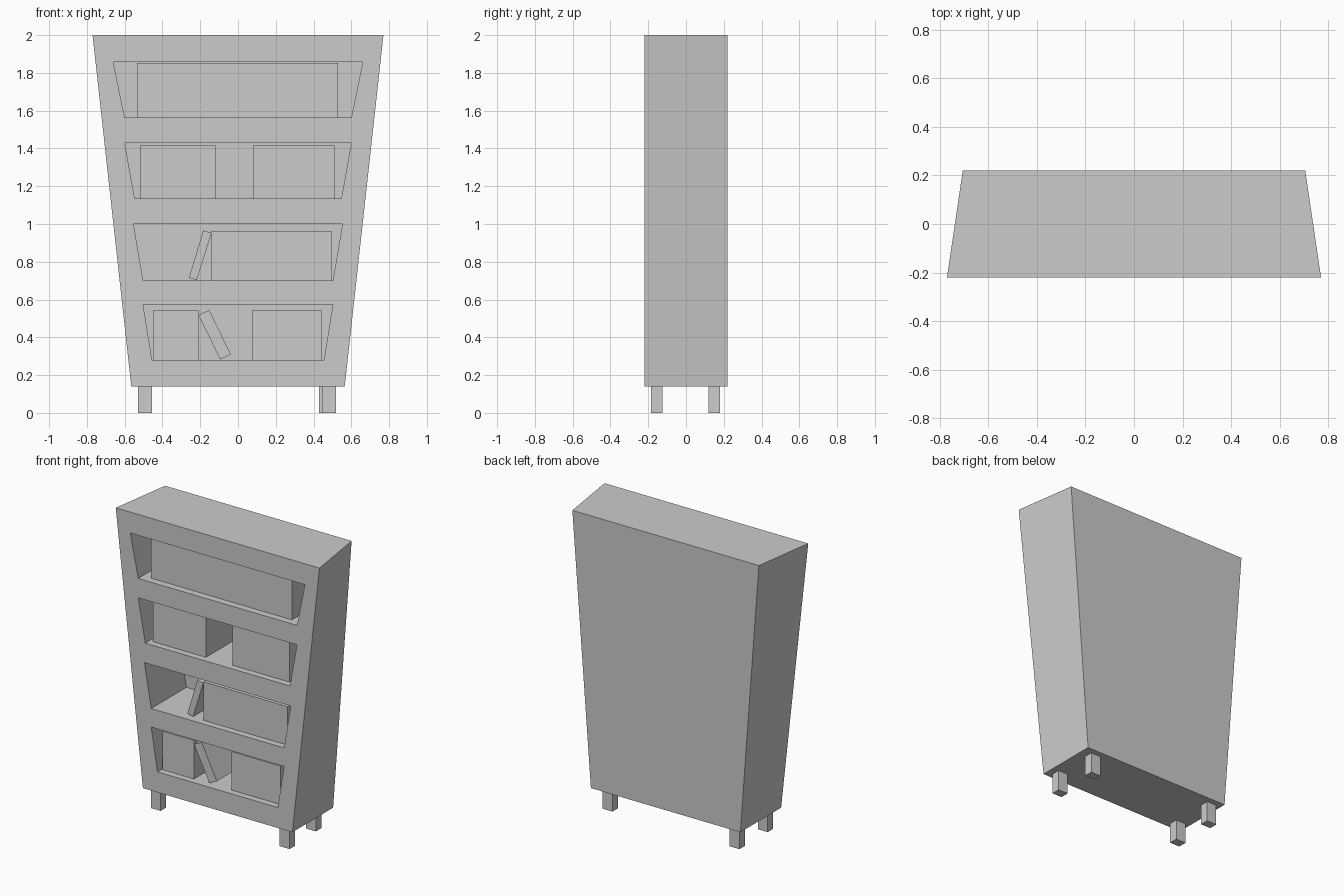
import bpy, bmesh

if "Cube" in bpy.data.objects:
    bpy.data.objects.remove(bpy.data.objects["Cube"])

FRONT, BACK, NICHE_BACK = -0.22, 0.22, 0.16


def mesh_object(name, bm):
    bmesh.ops.recalc_face_normals(bm, faces=bm.faces)
    me = bpy.data.meshes.new(name)
    bm.to_mesh(me)
    bm.free()
    ob = bpy.data.objects.new(name, me)
    bpy.context.collection.objects.link(ob)
    return ob


def loft(name, front, back, y0, y1):
    """Solid between a front and a back outline of (x, z) points."""
    bm = bmesh.new()
    a = [bm.verts.new((x, y0, z)) for x, z in front]
    b = [bm.verts.new((x, y1, z)) for x, z in back]
    bm.faces.new(a)
    bm.faces.new(b[::-1])
    n = len(a)
    for i in range(n):
        bm.faces.new((a[i], b[i], b[(i + 1) % n], a[(i + 1) % n]))
    return mesh_object(name, bm)


def trapezoid(bottom, top, z0, z1):
    return [(-bottom, z0), (bottom, z0), (top, z1), (-top, z1)]


def block(name, x0, x1, z0, z1, y0, y1):
    p = [(x0, z0), (x1, z0), (x1, z1), (x0, z1)]
    return loft(name, p, p, y0, y1)


# Flared case: the front is wider at the top than the back
case = loft("bookcase_body", trapezoid(0.565, 0.77, 0.14, 2.0),
            trapezoid(0.565, 0.705, 0.14, 2.0), FRONT, BACK)

# Four tapered shelf openings cut into the front
openings = [(0.455, 0.502, 0.28, 0.573), (0.502, 0.553, 0.70, 1.0),
            (0.547, 0.60, 1.135, 1.43), (0.60, 0.66, 1.563, 1.857)]
for i, o in enumerate(openings):
    outline = trapezoid(*o)
    cutter = loft(f"opening_cutter_{i + 1}", outline, outline, FRONT - 0.1, NICHE_BACK)
    mod = case.modifiers.new(f"opening_{i + 1}", 'BOOLEAN')
    mod.operation = 'DIFFERENCE'
    mod.solver = 'EXACT'
    mod.object = cutter
    bpy.context.view_layer.objects.active = case
    bpy.ops.object.modifier_apply(modifier=mod.name)
    bpy.data.objects.remove(cutter)

# Rows of books
rows = [(-0.45, -0.21, 0.28, 0.543), (0.075, 0.445, 0.28, 0.543),
        (-0.14, 0.495, 0.70, 0.963), (-0.52, -0.12, 1.135, 1.415),
        (0.08, 0.51, 1.135, 1.415), (-0.535, 0.53, 1.565, 1.853)]
for i, r in enumerate(rows):
    block(f"book_row_{i + 1}", *r, -0.175, 0.15)

# Single leaning books
leaning = [[(-0.26, 0.715), (-0.218, 0.703), (-0.14, 0.953), (-0.184, 0.965)],
           [(-0.094, 0.283), (-0.038, 0.31), (-0.152, 0.544), (-0.21, 0.518)]]
for i, p in enumerate(leaning):
    loft(f"leaning_book_{i + 1}", p, p, -0.175, 0.12)

# Legs
legs = {"front_left_leg": (-0.53, -0.185), "front_right_leg": (0.445, -0.185),
        "back_left_leg": (-0.53, 0.12), "back_right_leg": (0.43, 0.12)}
for name, (x, y) in legs.items():
    block(name, x, x + 0.075, 0.0, 0.14, y, y + 0.06)
